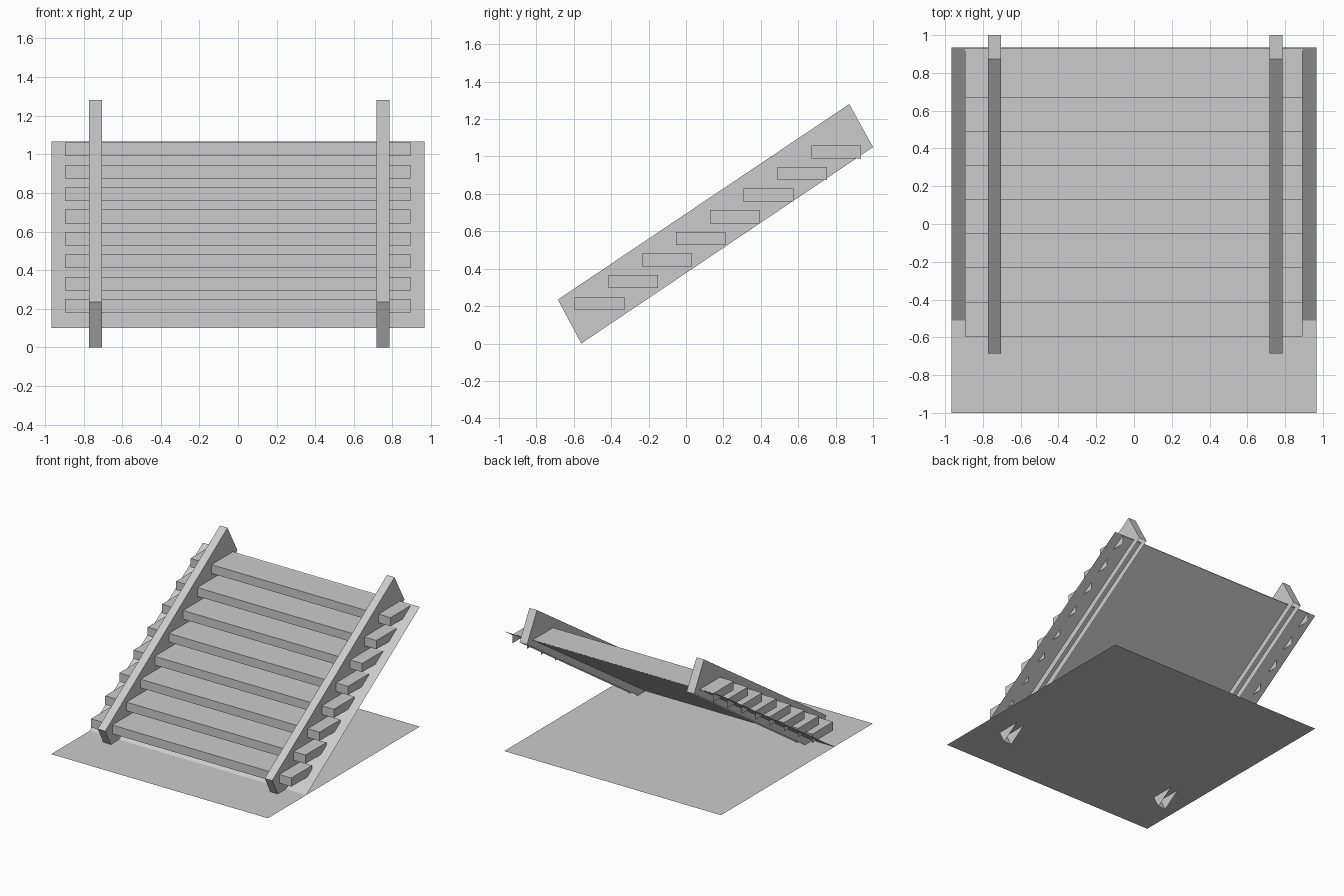
import bpy

cube = bpy.data.objects.get("Cube")
if cube:
    bpy.data.objects.remove(cube, do_unlink=True)

grey = bpy.data.materials.new("light grey")
grey.use_nodes = True
colour = (0.6, 0.6, 0.6, 1)
grey.diffuse_color = colour
grey.node_tree.nodes["Principled BSDF"].inputs["Base Color"].default_value = colour


def add_mesh(name, verts, faces):
    mesh = bpy.data.meshes.new(name)
    mesh.from_pydata(verts, [], faces)
    mesh.materials.append(grey)
    obj = bpy.data.objects.new(name, mesh)
    bpy.context.collection.objects.link(obj)
    return obj


def sheet(name, half_width, front, back):
    """Single flat sheet between a front and a back (y, z) edge."""
    w = half_width
    add_mesh(name, [(-w, *front), (w, *front), (w, *back), (-w, *back)], [(0, 1, 2, 3)])


def shell(name, x0, x1, profile, open_sides):
    """Extrude a clockwise (y, z) profile along x, leaving some sides open."""
    n = len(profile)
    verts = [(x, y, z) for x in (x0, x1) for y, z in profile]
    faces = [tuple(range(n)), tuple(reversed(range(n, 2 * n)))]
    for i in range(n):
        if i not in open_sides:
            j = (i + 1) % n
            faces.append((i, i + n, j + n, j))
    add_mesh(name, verts, faces)


# Ground sheet and the sloping panel behind the steps
sheet("ground_sheet", 0.967, (-1.0, 0.1), (0.935, 0.1))
sheet("sloping_panel", 0.967, (-0.51, 0.1), (0.935, 1.065))

# Side beams, open underneath
beam = [(-0.56, 0.0), (-0.685, 0.235), (0.873, 1.28), (1.0, 1.05)]
for name, x0 in (("right_beam", -0.772), ("left_beam", 0.718)):
    shell(name, x0, x0 + 0.067, beam, {3})

# Treads, open underneath and at the back
STEPS = 8
for i in range(STEPS):
    t = i / (STEPS - 1)
    y = -0.595 + 1.265 * t
    z = 0.18 + 0.81 * t
    profile = [(y, z), (y, z + 0.07), (y + 0.265, z + 0.07), (y + 0.265, z)]
    shell(f"tread_{i + 1}", -0.895, 0.892, profile, {2, 3})
